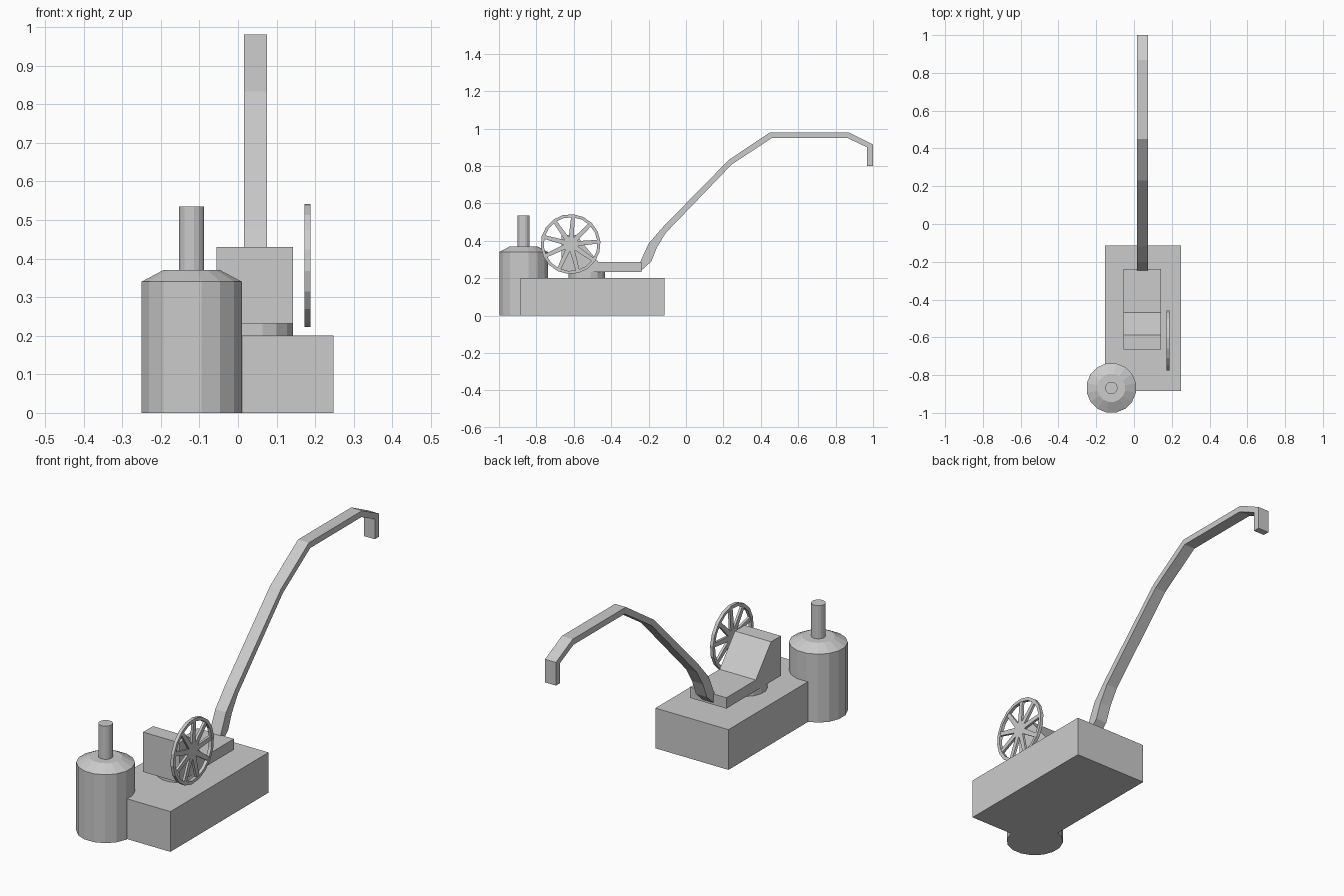
import bpy, bmesh
from math import sin, cos, pi, radians
from mathutils import Matrix, Vector

if "Cube" in bpy.data.objects:
    bpy.data.objects.remove(bpy.data.objects["Cube"])


def finish(bm, name):
    bmesh.ops.recalc_face_normals(bm, faces=bm.faces)
    me = bpy.data.meshes.new(name)
    bm.to_mesh(me)
    bm.free()
    ob = bpy.data.objects.new(name, me)
    bpy.context.collection.objects.link(ob)
    return ob


def extrude_yz(bm, pts, x0, x1):
    """Extrude a (y, z) outline along x."""
    a = [bm.verts.new((x0, y, z)) for y, z in pts]
    b = [bm.verts.new((x1, y, z)) for y, z in pts]
    bm.faces.new(a)
    bm.faces.new(b[::-1])
    for i in range(len(pts)):
        j = (i + 1) % len(pts)
        bm.faces.new((a[i], a[j], b[j], b[i]))


def lathe(name, cx, cy, profile, n):
    """Closed upright solid from (radius, z) rings."""
    bm = bmesh.new()
    rings = [[bm.verts.new((cx + r * cos(2 * pi * (i + .5) / n),
                            cy + r * sin(2 * pi * (i + .5) / n), z))
              for i in range(n)] for r, z in profile]
    for lo, hi in zip(rings, rings[1:]):
        for i in range(n):
            j = (i + 1) % n
            bm.faces.new((lo[i], lo[j], hi[j], hi[i]))
    bm.faces.new(rings[0][::-1])
    bm.faces.new(rings[-1])
    return finish(bm, name)


def prism(name, pts, x0, x1):
    bm = bmesh.new()
    extrude_yz(bm, pts, x0, x1)
    return finish(bm, name)


# Base block
prism("base", [(-.885, 0), (-.115, 0), (-.115, .2), (-.885, .2)], -.153, .248)

# Boiler with tapered top, and chimney
lathe("boiler", -.12, -.868, [(.1325, 0), (.1325, .34), (.075, .37)], 16)
lathe("chimney", -.12, -.868, [(.033, .36), (.033, .535)], 16)

# Turntable and winch housing
lathe("turntable", .044, -.53, [(.1, .19), (.1, .235)], 16)
prism("winch_housing", [(-.665, .232), (-.237, .232), (-.237, .286),
                        (-.468, .286), (-.588, .43), (-.665, .43)], -.056, .143)

# Bent crane jib: matching lower and upper edge points
lower = [(-.245, .235), (-.185, .29), (-.155, .365), (-.108, .442), (.245, .808),
         (.46, .95), (.862, .95), (.967, .9), (.967, .8)]
upper = [(-.245, .286), (-.2, .385), (-.12, .477), (.23, .833),
         (.45, .98), (.868, .98), (1, .915), (1, .8)]
prism("jib", lower + upper[::-1], .015, .075)

# Flywheel: rim ring and nine spokes
bm = bmesh.new()
wy, wz, n, x0, x1 = -.617, .382, 18, .172, .188
rings = []
for r, x in ((.16, x0), (.16, x1), (.144, x1), (.144, x0)):
    rings.append([bm.verts.new((x, wy + r * cos(2 * pi * i / n + radians(5)),
                                wz + r * sin(2 * pi * i / n + radians(5))))
                  for i in range(n)])
for k in range(4):
    p, q = rings[k], rings[(k + 1) % 4]
    for i in range(n):
        j = (i + 1) % n
        bm.faces.new((p[i], p[j], q[j], q[i]))
for k in range(9):
    a = radians(5 + 40 * k)
    c, s = cos(a), sin(a)
    outline = [(0, -.014), (.147, -.010), (.147, .010), (0, .014)]
    extrude_yz(bm, [(wy + u * c - v * s, wz + u * s + v * c) for u, v in outline],
               x0 + .002, x1 - .002)
finish(bm, "flywheel")
